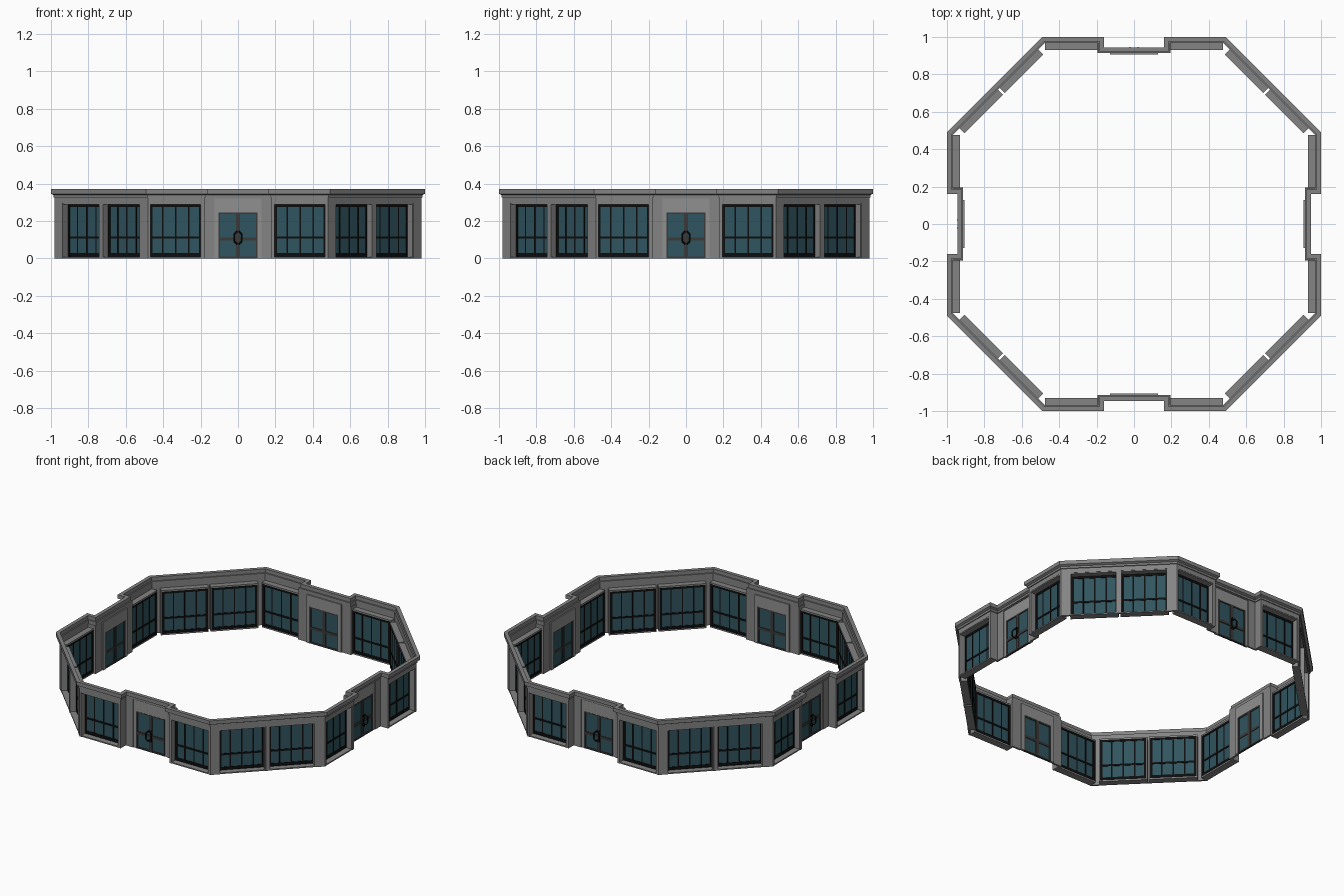
import bpy, bmesh, math
from mathutils import Matrix, Vector

cube = bpy.data.objects.get("Cube")
if cube:
    bpy.data.objects.remove(cube, do_unlink=True)


def material(name, rgb):
    m = bpy.data.materials.new(name)
    m.use_nodes = True
    m.diffuse_color = (*rgb, 1)
    bsdf = m.node_tree.nodes["Principled BSDF"]
    bsdf.inputs["Base Color"].default_value = (*rgb, 1)
    bsdf.inputs["Roughness"].default_value = 0.7
    return m


STONE = material("wall grey", (0.23, 0.23, 0.23))
PANEL = material("door panel grey", (0.28, 0.28, 0.28))
GLASS = material("teal glass", (0.03, 0.09, 0.115))
BLACK = material("black frame", (0.004, 0.004, 0.004))
DARK = material("door frame grey", (0.045, 0.042, 0.04))

QUARTERS = [Matrix.Rotation(math.radians(a), 4, 'Z') for a in (0, 90, 180, 270)]
SIDES = ("front", "left", "back", "right")
FRONT, DIAG = Matrix(), Matrix.Rotation(math.radians(45), 4, 'Z')
WALL, DIAG_WALL, DOOR_WALL = -0.98, -1.034, -0.925
CORNER = DIAG_WALL * -math.sqrt(2) + WALL
THICK = 0.012
HEAD, TOP = 0.295, 0.32


def box(bm, x0, x1, y0, y1, z0, z1, m=FRONT):
    size = Matrix.Diagonal((abs(x1 - x0), abs(y1 - y0), abs(z1 - z0), 1))
    place = Matrix.Translation(((x0 + x1) / 2, (y0 + y1) / 2, (z0 + z1) / 2))
    bmesh.ops.create_cube(bm, size=1, matrix=m @ place @ size)


def prism(bm, pts, z0, z1):
    face = bm.faces.new([bm.verts.new((p[0], p[1], z0)) for p in pts])
    new = bmesh.ops.extrude_face_region(bm, geom=[face])["geom"]
    verts = [v for v in new if isinstance(v, bmesh.types.BMVert)]
    bmesh.ops.translate(bm, verts=verts, vec=(0, 0, z1 - z0))


def finish(bm, name, mat, repeat=True):
    bmesh.ops.recalc_face_normals(bm, faces=bm.faces)
    mesh = bpy.data.meshes.new(name)
    bm.to_mesh(mesh)
    bm.free()
    mesh.materials.append(mat)
    place(mesh, name, repeat)


def place(data, name, repeat=True):
    # One copy per quarter of the ring
    for side, turn in zip(SIDES, QUARTERS if repeat else QUARTERS[:1]):
        ob = bpy.data.objects.new(f"{side}_{name}" if repeat else name, data)
        ob.matrix_world = turn
        bpy.context.collection.objects.link(ob)


# Cornice: moulding swept around the whole outline, stepping in at the doors
quarter = [(-CORNER, WALL), (-0.18, WALL), (-0.18, DOOR_WALL),
           (0.18, DOOR_WALL), (0.18, WALL), (CORNER, WALL)]
outline = [(q @ Vector((x, y, 0))) for q in QUARTERS for x, y in quarter]
profile = [(-THICK, TOP), (0, TOP), (0, 0.325), (0.006, 0.325), (0.006, 0.338),
           (0.02, 0.345), (0.02, 0.37), (-0.004, 0.37), (-0.004, 0.345), (-THICK, 0.345)]
bm = bmesh.new()
rings = []
for i, p in enumerate(outline):
    a = (p - outline[i - 1]).normalized()
    b = (outline[(i + 1) % len(outline)] - p).normalized()
    na, nb = Vector((a.y, -a.x, 0)), Vector((b.y, -b.x, 0))
    miter = (na + nb) / (1 + na.dot(nb))
    rings.append([bm.verts.new(p + miter * d + Vector((0, 0, z))) for d, z in profile])
for i, ring in enumerate(rings):
    last = rings[i - 1]
    for j in range(len(profile)):
        bm.faces.new((last[j - 1], last[j], ring[j], ring[j - 1]))
finish(bm, "cornice", STONE, repeat=False)

# Window openings of one quarter: (bay, wall plane, start, end)
openings = [(FRONT, WALL, 0.195, 0.47), (FRONT, WALL, -0.47, -0.195),
            (DIAG, DIAG_WALL, 0.012, 0.292), (DIAG, DIAG_WALL, -0.292, -0.012)]

# Wall: corner piers, jambs, strips beside the door, lintels
bm = bmesh.new()
d0 = DIAG @ Vector((-0.292, DIAG_WALL, 0))
d1 = DIAG @ Vector((-0.292, DIAG_WALL + THICK, 0))
inner = CORNER - THICK * math.tan(math.radians(22.5))
pier = [(0.47, WALL), (CORNER, WALL), d0, d1, (inner, WALL + THICK), (0.47, WALL + THICK)]
prism(bm, pier, 0, TOP)
prism(bm, [(-p[1], -p[0]) for p in pier], 0, TOP)
box(bm, -0.012, 0.012, DIAG_WALL, DIAG_WALL + THICK, 0, TOP, DIAG)
for s in (-1, 1):
    box(bm, s * 0.18, s * 0.195, WALL, DOOR_WALL + THICK, 0, TOP)
    box(bm, s * 0.125, s * 0.18, DOOR_WALL, DOOR_WALL + THICK, 0, TOP)
for m, y, x0, x1 in openings:
    box(bm, x0, x1, y, y + THICK, HEAD, TOP, m)
finish(bm, "wall", STONE)

# Window recesses: a shallow box reaching inward
bm = bmesh.new()
E = 0.006
for m, y, x0, x1 in openings:
    y0, y1 = y + 0.002, y + 0.05
    box(bm, x0 - E, x1 + E, y0, y1, HEAD - E, HEAD + 0.003, m)
    box(bm, x0 - E, x1 + E, y0, y1, 0, 0.008, m)
    for x in (x0, x1):
        box(bm, x - E, x + 0.001 if x == x0 else x + E, y0, y1, 0.008, HEAD - E, m)
finish(bm, "window_recesses", STONE)

# Window frames with mullions and one rail, and the glass
frames, glass = bmesh.new(), bmesh.new()
for m, y, x0, x1 in openings:
    y0, y1 = y + 0.039, y + 0.051
    for x in (x0, x1 - 0.014):
        box(frames, x, x + 0.014, y0, y1, 0.008, HEAD - E, m)
    for i in (1, 2, 3):
        x = x0 + (x1 - x0) * i / 4
        box(frames, x - 0.004, x + 0.004, y0 + 0.002, y1 - 0.002, 0.01, HEAD - E, m)
    for z0, z1 in ((0.008, 0.028), (0.106, 0.118), (0.275, HEAD - E)):
        box(frames, x0, x1, y0 + 0.001, y1 - 0.001, z0, z1, m)
    box(glass, x0, x1, y + 0.043, y + 0.047, 0.01, HEAD - E, m)
finish(frames, "window_frames", BLACK)
finish(glass, "window_glass", GLASS)

# Door panel surrounding the double door
bm = bmesh.new()
DW, DH = 0.105, 0.245
for s in (-1, 1):
    box(bm, s * DW, s * 0.127, -0.92, -0.905, 0, TOP)
box(bm, -DW, DW, -0.92, -0.905, DH, TOP)
finish(bm, "door_panel", PANEL)

# Door leaves
frames, glass = bmesh.new(), bmesh.new()
for s in (-1, 1):
    box(frames, s * 0.001, s * 0.012, -0.922, -0.906, 0, DH)
    box(frames, s * (DW - 0.009), s * DW, -0.922, -0.906, 0, DH)
    for z0, z1 in ((0, 0.01), (0.095, 0.112), (DH - 0.009, DH)):
        box(frames, s * 0.001, s * DW, -0.921, -0.907, z0, z1)
    box(glass, s * 0.002, s * DW, -0.916, -0.911, 0.001, DH - 0.001)
finish(frames, "door_frames", DARK)
finish(glass, "door_glass", GLASS)

# Door handles: one bowed bar on each leaf, outside only
bars = bpy.data.curves.new("door_handles", 'CURVE')
bars.dimensions = '3D'
bars.bevel_depth = 0.0045
bars.bevel_resolution = 1
bars.use_fill_caps = True
for s in (-1, 1):
    path = [(0.006, -0.92, 0.078), (0.01, -0.938, 0.08), (0.021, -0.942, 0.093),
            (0.021, -0.942, 0.127), (0.01, -0.938, 0.14), (0.006, -0.92, 0.142)]
    spline = bars.splines.new('POLY')
    spline.points.add(len(path) - 1)
    for point, (x, y, z) in zip(spline.points, path):
        point.co = (s * x, y, z, 1)
bars.materials.append(BLACK)
place(bars, "door_handles")
